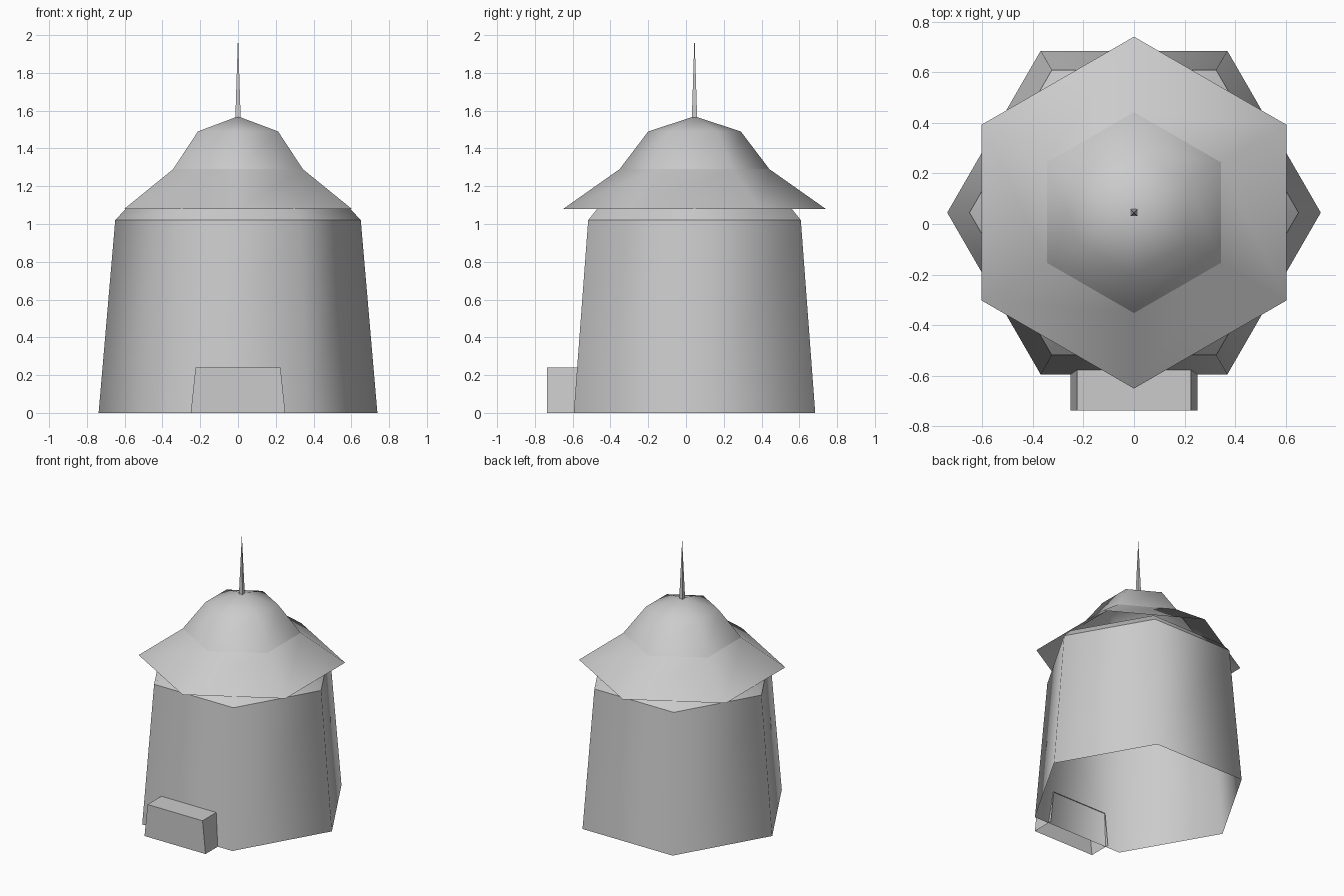
import bpy, bmesh
from math import cos, sin, pi

cube = bpy.data.objects.get("Cube")
if cube:
    bpy.data.objects.remove(cube, do_unlink=True)

stone = bpy.data.materials.new("plain grey")
stone.use_nodes = True
GREY = (0.6, 0.6, 0.6, 1)
stone.diffuse_color = GREY
stone.node_tree.nodes["Principled BSDF"].inputs["Base Color"].default_value = GREY

CENTRE_Y = 0.045


def make_object(name, bm, smooth):
    mesh = bpy.data.meshes.new(name)
    bm.to_mesh(mesh)
    bm.free()
    mesh.materials.append(stone)
    for face in mesh.polygons:
        face.use_smooth = smooth
    obj = bpy.data.objects.new(name, mesh)
    bpy.context.collection.objects.link(obj)
    return obj


def rings(name, profile, sides, start, smooth=True):
    """Open shell through (radius, height) rings; radius 0 closes to a point."""
    bm = bmesh.new()
    loops = []
    for radius, z in profile:
        count = sides if radius else 1
        angles = [start + 2 * pi * i / sides for i in range(count)]
        loops.append([bm.verts.new((radius * cos(a), CENTRE_Y + radius * sin(a), z))
                      for a in angles])
    for low, high in zip(loops, loops[1:]):
        for i in range(sides):
            j = (i + 1) % sides
            if len(high) == 1:
                bm.faces.new((low[i], low[j], high[0]))
            else:
                bm.faces.new((low[i], low[j], high[j], high[i]))
    return make_object(name, bm, smooth)


# Tapered hexagonal tower with a sloping shoulder
rings("tower_wall", [(0.738, 0), (0.65, 1.02)], 6, 0)
rings("tower_shoulder", [(0.65, 1.02), (0.595, 1.08)], 6, 0)

# Roof, turned so its corners overhang the flat walls
rings("roof_skirt", [(0.695, 1.08), (0.397, 1.29)], 6, pi / 6)
rings("roof_dome", [(0.397, 1.29), (0.245, 1.49), (0, 1.57)], 6, pi / 6)

# Thin square spire
rings("spire", [(0.02, 1.56), (0, 2.0)], 4, pi / 4, smooth=False)

# Entrance block with leaning sides, open underneath and at the wall
bm = bmesh.new()
bmesh.ops.create_cube(bm, size=1)
for v in bm.verts:
    half_width = 0.225 if v.co.z > 0 else 0.25
    v.co.x = half_width if v.co.x > 0 else -half_width
    v.co.y = -0.57 if v.co.y > 0 else -0.737
    v.co.z = 0.24 if v.co.z > 0 else 0
bm.normal_update()
hidden = [f for f in bm.faces if f.normal.z < -0.9 or f.normal.y > 0.9]
bmesh.ops.delete(bm, geom=hidden, context="FACES")
make_object("entrance_block", bm, False)
